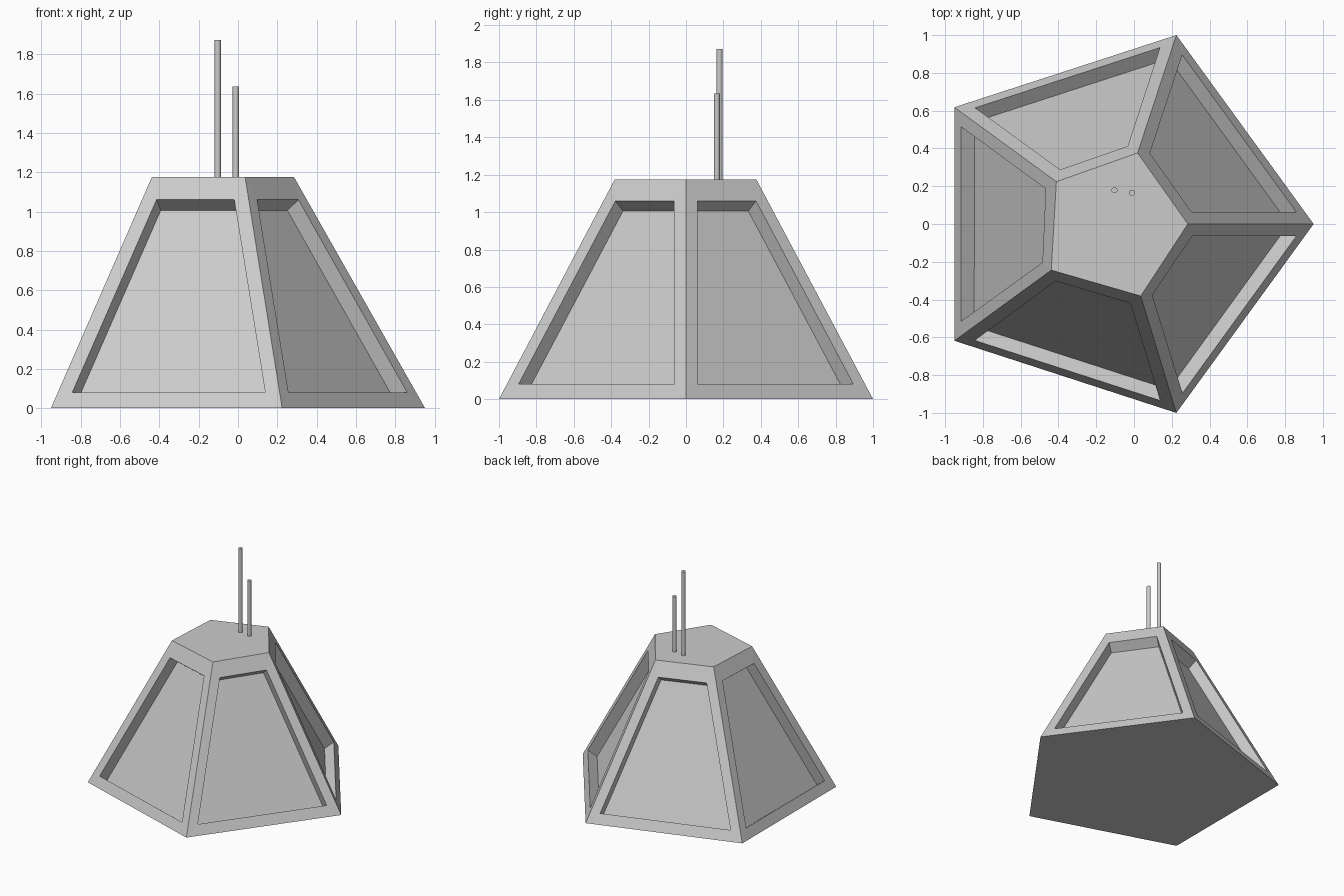
import bpy, bmesh
from math import sin, cos, pi
from mathutils import Vector

if "Cube" in bpy.data.objects:
    bpy.data.objects.remove(bpy.data.objects["Cube"])

HEIGHT = 1.175
RADIUS = 1.0515
CENTRE_X = -0.1005
FRAME = 0.077            # frame width along each slanted edge
RECESS = (0.07, 0.054)   # panel recess: inward, downward


def finish(name, bm):
    bmesh.ops.recalc_face_normals(bm, faces=bm.faces)
    mesh = bpy.data.meshes.new(name)
    bm.to_mesh(mesh)
    bm.free()
    obj = bpy.data.objects.new(name, mesh)
    bpy.context.collection.objects.link(obj)
    return obj


# Five-sided tapered body with a recessed panel on every side
base = [Vector((CENTRE_X + RADIUS * cos(2 * pi * i / 5),
                RADIUS * sin(2 * pi * i / 5), 0)) for i in range(5)]
roof = [Vector((x, y, HEIGHT)) for x, y in
        ((0.285, 0), (0.019, 0.376), (-0.411, 0.224), (-0.438, -0.244), (0.036, -0.381))]

bm = bmesh.new()
base_v = [bm.verts.new(p) for p in base]
roof_v = [bm.verts.new(p) for p in roof]
bm.faces.new(base_v[::-1])
bm.faces.new(roof_v)


def panel_edge(i, j, t):
    """Panel corners on side i at height fraction t, inset from the slanted edges."""
    a, b = base[i].lerp(roof[i], t), base[j].lerp(roof[j], t)
    step = (b - a).normalized() * FRAME
    return a + step, b - step


for i in range(5):
    j = (i + 1) % 5
    low_a, low_b = panel_edge(i, j, 0.068)
    top_a, top_b = panel_edge(i, j, 0.902)
    az = 2 * pi * (i + 0.5) / 5
    push = Vector((-RECESS[0] * cos(az), -RECESS[0] * sin(az), -RECESS[1]))
    outer = [base_v[i], base_v[j], roof_v[j], roof_v[i]]
    points = (low_a, low_b, top_b, top_a)
    rim = [bm.verts.new(p) for p in points]
    floor = [bm.verts.new(p + push) for p in points]
    for k in range(4):
        n = (k + 1) % 4
        bm.faces.new((outer[k], outer[n], rim[n], rim[k]))
        bm.faces.new((rim[k], rim[n], floor[n], floor[k]))
    bm.faces.new(floor)
finish("panelled_body", bm)

# Two upright rods on the roof
for name, x, y, top in (("tall_rod", -0.103, 0.179, 1.873),
                        ("short_rod", -0.011, 0.165, 1.635)):
    bpy.ops.mesh.primitive_cylinder_add(
        vertices=16, radius=0.016, depth=top - HEIGHT + 0.005,
        location=(x, y, (top + HEIGHT - 0.005) / 2))
    bpy.context.object.name = name
    bpy.ops.object.shade_smooth_by_angle()
